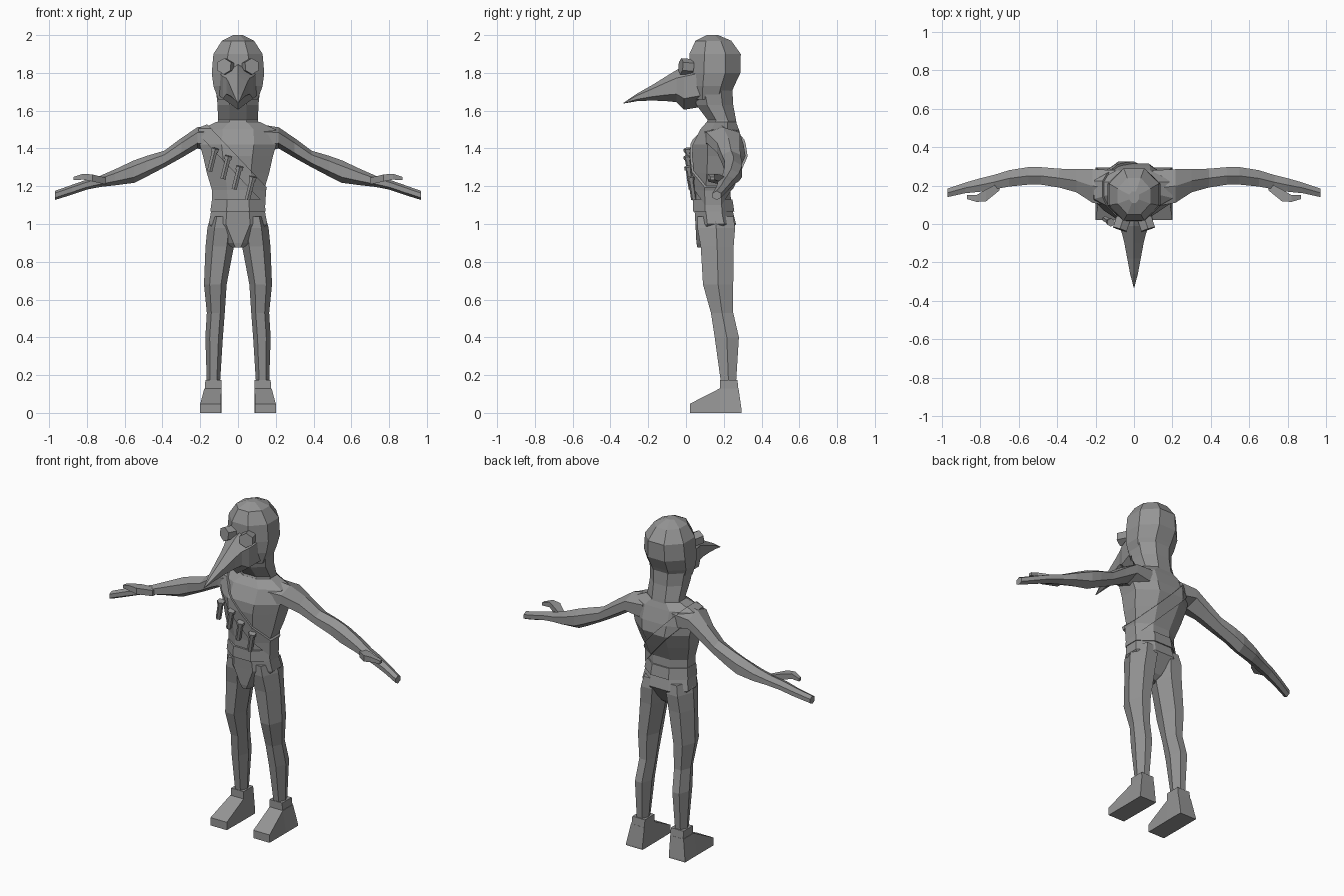
import bpy, bmesh, math
from mathutils import Vector

grey = bpy.data.materials.new("grey")
grey.diffuse_color = (0.3, 0.3, 0.3, 1)


def finish(name, bm, mirror=False):
    bmesh.ops.recalc_face_normals(bm, faces=bm.faces)
    me = bpy.data.meshes.new(name)
    bm.to_mesh(me)
    bm.free()
    me.materials.append(grey)
    ob = bpy.data.objects.new(name, me)
    bpy.context.collection.objects.link(ob)
    if mirror:
        ob.modifiers.new("mirror", 'MIRROR').use_mirror_merge = False
    return ob


def loft_mesh(axis, rows, n, turn):
    """Skin n-sided rings; row = position on axis, then min/max of the other two axes."""
    bm = bmesh.new()
    angles = [2 * math.pi * (i + turn) / n for i in range(n)]
    ca = max(abs(math.cos(a)) for a in angles)
    sa = max(abs(math.sin(a)) for a in angles)
    rings = []
    for p, a0, a1, b0, b1 in rows:
        ring = []
        for t in angles:
            a = (a0 + a1) / 2 + (a1 - a0) / 2 * math.cos(t) / ca
            b = (b0 + b1) / 2 + (b1 - b0) / 2 * math.sin(t) / sa
            co = {'x': (p, a, b), 'y': (a, p, b), 'z': (a, b, p)}[axis]
            ring.append(bm.verts.new(co))
        rings.append(ring)
    for r, s in zip(rings, rings[1:]):
        for i in range(n):
            j = (i + 1) % n
            bm.faces.new((r[i], r[j], s[j], s[i]))
    bm.faces.new(rings[0])
    bm.faces.new(rings[-1])
    return bm


def loft(name, axis, rows, n=8, turn=0.5, mirror=False):
    return finish(name, loft_mesh(axis, rows, n, turn), mirror)


def cylinder(bm, p, q, r, n):
    p, q = Vector(p), Vector(q)
    d = q - p
    m = d.to_track_quat('Z', 'Y').to_matrix().to_4x4()
    m.translation = (p + q) / 2
    bmesh.ops.create_cone(bm, cap_ends=True, segments=n, radius1=r, radius2=r,
                          depth=d.length, matrix=m)


# Torso
torso_rows = [
    (1.08, -.135, .135, .05, .24), (1.18, -.138, .138, .05, .235),
    (1.27, -.165, .165, .042, .275), (1.36, -.185, .185, .032, .315),
    (1.42, -.203, .203, .035, .305), (1.50, -.2, .2, .075, .28),
    (1.54, -.115, .115, .11, .265)]
loft("torso", 'z', torso_rows)

# Chest strap: swollen torso slice between two slanted planes
bm = loft_mesh('z', torso_rows, 8, 0.5)
bmesh.ops.recalc_face_normals(bm, faces=bm.faces)
bm.normal_update()
for v, nrm in [(v, v.normal.copy()) for v in bm.verts]:
    v.co += nrm * 0.012
slant = Vector((.73, 0, .69)).normalized()
mid = Vector((-.02, .15, 1.325))
for s in (1, -1):
    bmesh.ops.bisect_plane(bm, geom=bm.verts[:] + bm.edges[:] + bm.faces[:],
                           plane_co=mid + slant * s * .035, plane_no=slant * s,
                           clear_outer=True)
    bmesh.ops.holes_fill(bm, edges=[e for e in bm.edges if e.is_boundary])
finish("chest_strap", bm)

# Vials on the strap
bm = bmesh.new()
for x, y, z in [(-.12, .008, 1.40), (-.05, .008, 1.36), (.01, .012, 1.305), (.08, .025, 1.25)]:
    top = Vector((x, y, z))
    down = Vector((-.03, .018, -.12))
    cylinder(bm, top, top + down, .016, 6)
    cylinder(bm, top, top + down * .15, .022, 6)
finish("vials", bm)

# Belt and hips
loft("belt", 'z', [(1.065, -.147, .147, .036, .256), (1.13, -.138, .138, .038, .246)])
loft("hips", 'z', [(.875, -.03, .03, .06, .17), (.90, -.06, .06, .055, .20),
                   (1.0, -.155, .155, .05, .265), (1.08, -.14, .14, .045, .245)])

# Legs, cuffs, feet
loft("legs", 'z', [
    (1.04, .012, .145, .06, .25), (.98, .01, .162, .06, .26), (.88, .022, .172, .078, .252),
    (.68, .06, .18, .09, .25), (.53, .07, .165, .132, .25), (.40, .08, .173, .152, .28),
    (.16, .095, .165, .185, .265)], n=6, turn=0, mirror=True)
loft("ankle_cuffs", 'z', [(.12, .088, .175, .18, .278), (.175, .088, .173, .18, .272)],
     n=4, mirror=True)
bm = loft_mesh('y', [(.02, .09, .2, 0, .048), (.18, .088, .2, 0, .13),
                     (.278, .088, .2, 0, .13), (.295, .09, .2, 0, .01)], 4, 0.5)
for v in bm.verts:  # narrow the instep
    if v.co.z > .1 and v.co.x > .15:
        v.co.x = .178
finish("feet", bm, True)

# Arms with flat hands
loft("arms", 'x', [
    (.10, .09, .28, 1.37, 1.53), (.215, .11, .285, 1.40, 1.512), (.30, .165, .285, 1.35, 1.455),
    (.39, .19, .288, 1.30, 1.388), (.485, .205, .296, 1.25, 1.36), (.55, .205, .296, 1.218, 1.337),
    (.65, .195, .28, 1.205, 1.29), (.73, .18, .255, 1.196, 1.255), (.80, .168, .238, 1.182, 1.235),
    (.88, .16, .215, 1.155, 1.207), (.97, .14, .185, 1.127, 1.175)],
     n=6, turn=0.5, mirror=True)
loft("thumbs", 'x', [(.70, .175, .215, 1.21, 1.245), (.77, .118, .18, 1.225, 1.262),
                     (.82, .115, .15, 1.235, 1.266), (.87, .13, .15, 1.232, 1.25)],
     n=4, mirror=True)

# Neck and skull
loft("neck", 'z', [(1.49, -.115, .115, .09, .275), (1.55, -.106, .106, .115, .265),
                   (1.63, -.108, .108, .055, .25), (1.72, -.118, .118, .035, .245)])
loft("head", 'z', [
    (1.66, -.105, .105, .03, .225), (1.73, -.13, .13, .02, .255), (1.80, -.139, .139, .015, .288),
    (1.90, -.13, .13, .018, .29), (1.97, -.085, .085, .05, .24), (2.0, -.025, .025, .11, .17)])

# Beaked mask
loft("beak", 'y', [
    (.08, -.1, .1, 1.62, 1.86), (-.01, -.08, .08, 1.605, 1.84), (-.05, -.062, .062, 1.645, 1.815),
    (-.10, -.05, .05, 1.65, 1.785), (-.18, -.035, .035, 1.654, 1.735),
    (-.26, -.02, .02, 1.65, 1.69), (-.33, -.002, .002, 1.638, 1.642)], n=6, turn=0.5)

# Goggles
bm = bmesh.new()
cylinder(bm, (.055, .03, 1.83), (.074, -.028, 1.835), .043, 6)
finish("goggles", bm, True)
